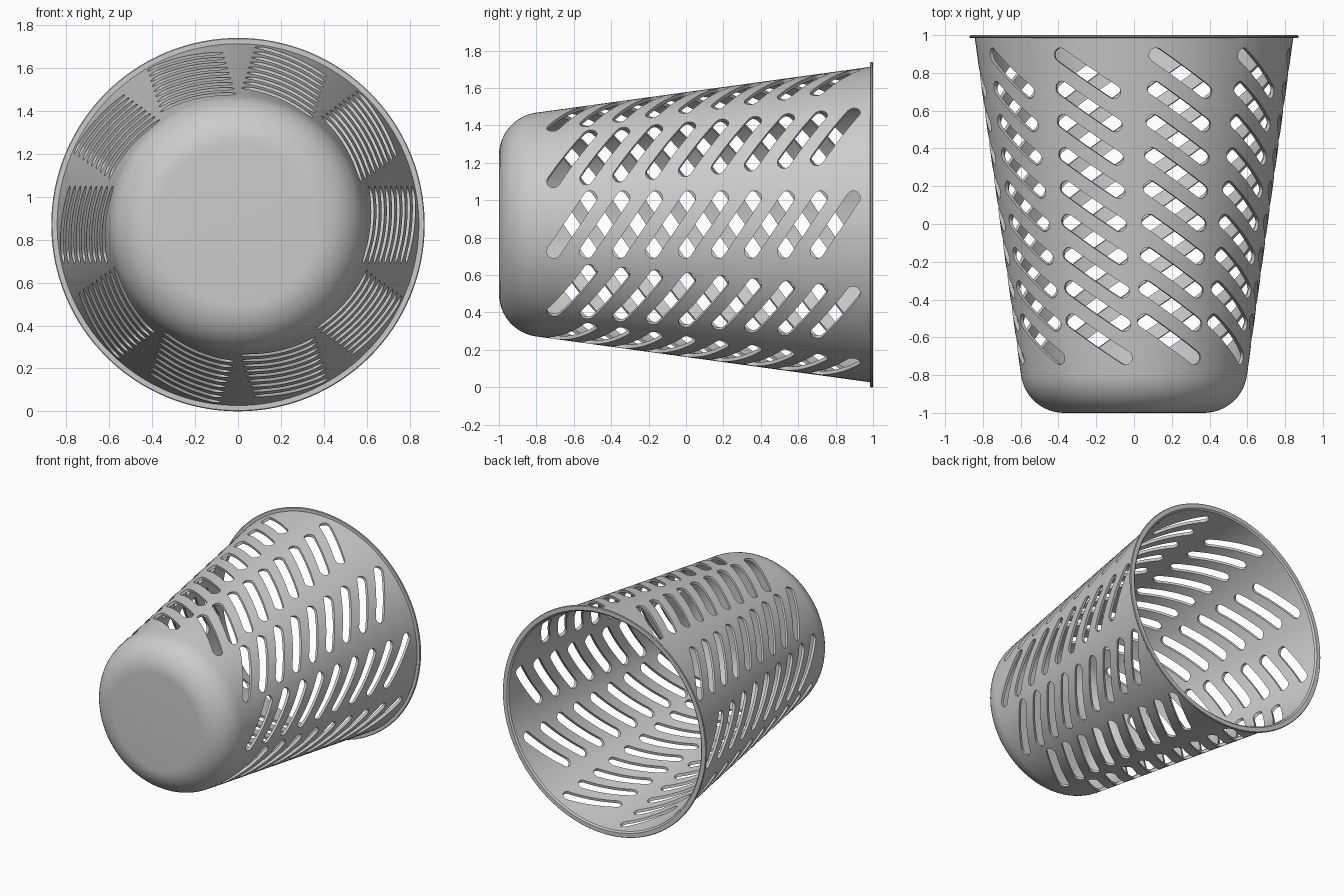
import bpy, bmesh, math
from mathutils import Matrix, Vector

cube = bpy.data.objects.get("Cube")
if cube:
    bpy.data.objects.remove(cube, do_unlink=True)

AXIS_Z = 0.87        # height of the basket's axis
SLOPE = 0.137        # taper of the wall
THICK = 0.02
FILLET = 0.23        # rounding of the base
COLUMNS, ROWS = 10, 9

grey = bpy.data.materials.new("grey plastic")
grey.use_nodes = True
grey.diffuse_color = (0.6, 0.6, 0.6, 1)
grey.node_tree.nodes["Principled BSDF"].inputs["Base Color"].default_value = (0.6, 0.6, 0.6, 1)


def make_object(name, bm):
    bmesh.ops.recalc_face_normals(bm, faces=bm.faces)
    mesh = bpy.data.meshes.new(name)
    bm.to_mesh(mesh)
    bm.free()
    mesh.materials.append(grey)
    obj = bpy.data.objects.new(name, mesh)
    bpy.context.collection.objects.link(obj)
    return obj


def wall_radius(y):
    return 0.845 + SLOPE * (y - 1)


def shell_side(inset, y_end):
    """Base, rounded corner and tapered wall, as (radius, y) points."""
    tilt = math.atan(SLOPE)
    cy = FILLET - 1
    cr = wall_radius(cy) - FILLET / math.cos(tilt)
    rad = FILLET - inset
    pts = [(0, inset - 1)]
    for i in range(13):
        a = -math.pi / 2 + (math.pi / 2 - tilt) * i / 12
        pts.append((cr + rad * math.cos(a), cy + rad * math.sin(a)))
    y0 = pts[-1][1]
    for i in range(1, 17):
        y = y0 + (y_end - y0) * i / 16
        pts.append((wall_radius(y) - inset / math.cos(tilt), y))
    return pts


# Basket shell with a thin flange around the mouth
rim = [(0.866, 0.985), (0.87, 0.989), (0.87, 0.996), (0.866, 1.0), (0.835, 1.0)]
profile = shell_side(0, 0.985) + rim + shell_side(THICK, 0.99)[::-1]
bm = bmesh.new()
verts = [bm.verts.new((r, y, 0)) for r, y in profile]
edges = [bm.edges.new(pair) for pair in zip(verts, verts[1:])]
bmesh.ops.spin(bm, geom=verts + edges, cent=(0, 0, 0), axis=(0, 1, 0),
               angle=math.tau, steps=128)
bmesh.ops.remove_doubles(bm, verts=bm.verts, dist=0.0002)
bmesh.ops.translate(bm, verts=bm.verts, vec=(0, 0, AXIS_Z))
basket = make_object("basket", bm)

# Slanted slots with round ends, cut radially through the wall
SLOT_R, HALF_Y, HALF_Z = 0.037, 0.097, 0.143
slant = math.atan2(HALF_Z, HALF_Y)
outline = []
for end in (1, -1):
    for i in range(11):
        a = slant - math.pi / 2 + math.pi * i / 10 + (0 if end > 0 else math.pi)
        outline.append((end * HALF_Y + SLOT_R * math.cos(a),
                        end * HALF_Z + SLOT_R * math.sin(a)))

bm = bmesh.new()
for col in range(COLUMNS):
    turn = Matrix.Translation((0, 0, AXIS_Z)) @ Matrix.Rotation(-math.tau * col / COLUMNS, 4, 'Y')
    for row in range(ROWS):
        cy = -0.61 + 0.176 * row
        r_in = wall_radius(cy) - 0.075
        ring_in, ring_out = [[bm.verts.new(turn @ Vector((x, cy + y, z))) for y, z in outline]
                             for x in (r_in, 1.0)]
        bm.faces.new(ring_in)
        bm.faces.new(ring_out)
        n = len(outline)
        for i in range(n):
            j = (i + 1) % n
            bm.faces.new((ring_in[i], ring_in[j], ring_out[j], ring_out[i]))
cutter = make_object("slot_cutter", bm)
cutter.hide_render = True

cut = basket.modifiers.new("slots", 'BOOLEAN')
cut.operation = 'DIFFERENCE'
cut.solver = 'EXACT'
cut.object = cutter

bpy.ops.object.select_all(action='DESELECT')
basket.select_set(True)
bpy.context.view_layer.objects.active = basket
bpy.ops.object.modifier_apply(modifier=cut.name)
bpy.data.objects.remove(cutter, do_unlink=True)
bpy.ops.object.shade_smooth_by_angle(angle=math.radians(30))
